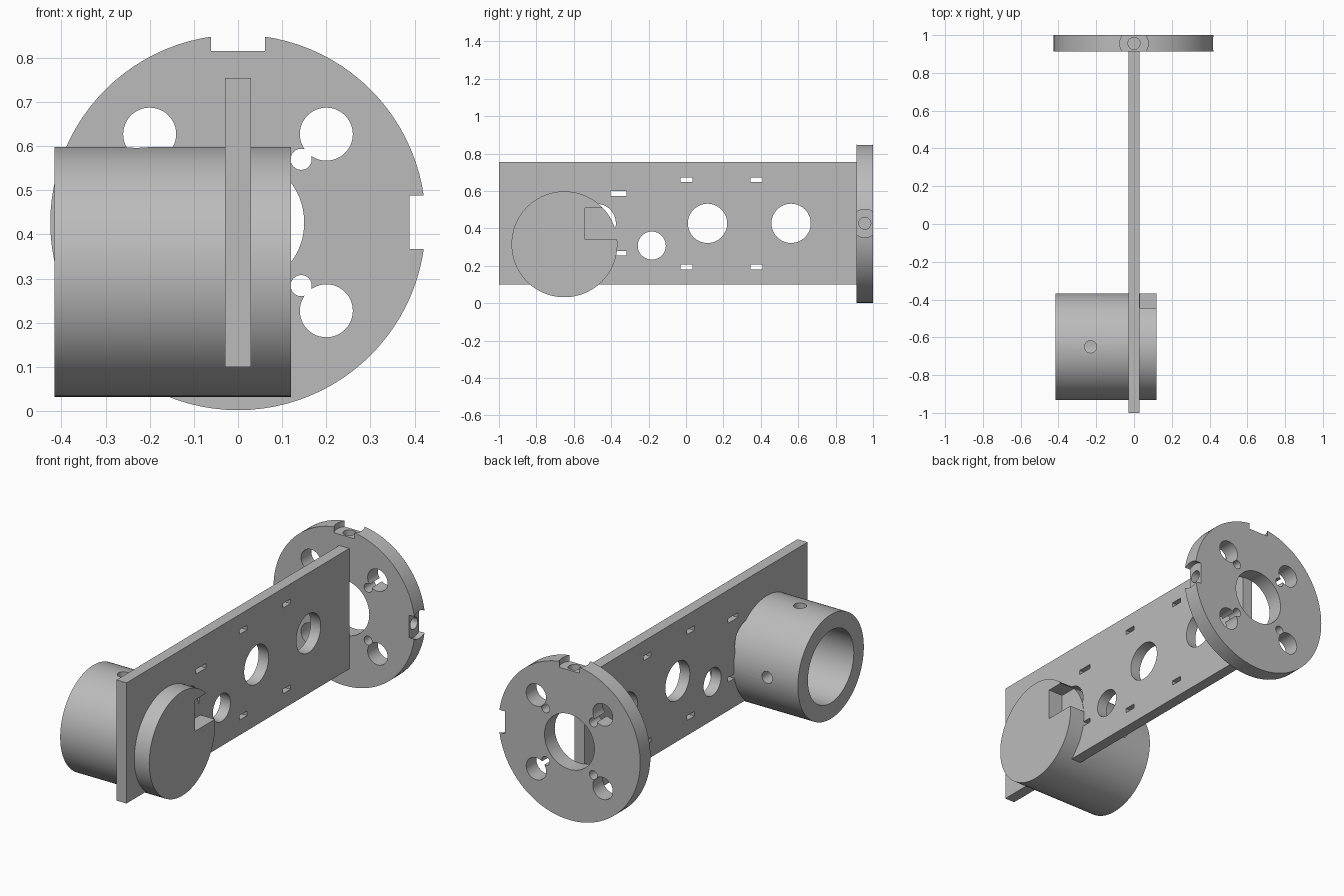
import bpy, math

if "Cube" in bpy.data.objects:
    bpy.data.objects.remove(bpy.data.objects["Cube"], do_unlink=True)

grey = bpy.data.materials.new("plain grey")
grey.use_nodes = True
color = (0.5, 0.5, 0.5, 1)
grey.diffuse_color = color
grey.node_tree.nodes["Principled BSDF"].inputs["Base Color"].default_value = color

TURN = {"x": (0, math.pi / 2, 0), "y": (math.pi / 2, 0, 0), "z": (0, 0, 0)}


def rod(name, axis, center, radius, length, sides=48):
    bpy.ops.mesh.primitive_cylinder_add(vertices=sides, radius=radius, depth=length,
                                        location=center, rotation=TURN[axis])
    ob = bpy.context.object
    ob.name = name
    return ob


def box(name, center, size):
    bpy.ops.mesh.primitive_cube_add(size=1, location=center)
    ob = bpy.context.object
    ob.name = name
    ob.scale = size
    bpy.ops.object.transform_apply(location=False, rotation=False, scale=True)
    return ob


def carve(body, cutters):
    """Subtract every cutter, then finish the part."""
    bpy.ops.object.select_all(action="DESELECT")
    bpy.context.view_layer.objects.active = body
    body.select_set(True)
    for cutter in cutters:
        cutter.hide_render = True
        mod = body.modifiers.new("cut", "BOOLEAN")
        mod.operation, mod.solver, mod.object = "DIFFERENCE", "EXACT", cutter
        bpy.ops.object.modifier_apply(modifier=mod.name)
    for cutter in cutters:
        bpy.data.objects.remove(cutter, do_unlink=True)
    body.data.materials.clear()
    body.data.materials.append(grey)
    bpy.ops.object.shade_smooth_by_angle(angle=math.radians(30))


# Flange: round plate with bore, bolt holes and two recessed radial screw holes
MID = 0.427
FY = 0.956
flange = rod("flange", "y", (0, FY, MID), 0.425, 0.088, 96)
cuts = [rod("cutter", "y", (0, FY, MID), 0.15, 0.3, 64)]
for sx in (-1, 1):
    for sz in (-1, 1):
        cuts.append(rod("cutter", "y", (sx * 0.2, FY, MID + sz * 0.2), 0.06, 0.3))
        cuts.append(rod("cutter", "y", (sx * 0.143, FY, MID + sz * 0.143), 0.024, 0.3, 24))
for axis, dx, dz in (("z", 0, 1), ("x", 1, 0)):
    for radius, start in ((0.075, 0.388), (0.032, 0.28)):
        mid = (start + 0.5) / 2
        cuts.append(rod("cutter", axis, (dx * mid, FY, MID + dz * mid), radius, 0.5 - start))
carve(flange, cuts)

# Web plate: upright board with round openings and small slots
web = box("web_plate", (0, -0.044, MID), (0.06, 1.912, 0.655))
cuts = [rod("cutter", "x", (0, y, MID), 0.105, 0.3, 64) for y in (-0.48, 0.115, 0.562)]
cuts.append(rod("cutter", "x", (0, -0.183, 0.308), 0.075, 0.3))
for y, rise, width in ((-0.36, 0.16, 0.085), (0.003, 0.233, 0.064), (0.376, 0.233, 0.064)):
    for side in (-1, 1):
        cuts.append(box("cutter", (0, y, MID + side * rise), (0.3, width, 0.025)))
carve(web, cuts)

# Socket: cup crossing the web, closed on the left, open on the right
CY, CZ = -0.65, 0.315
socket = rod("socket", "x", (-0.1475, CY, CZ), 0.283, 0.535, 96)
cuts = [rod("cutter", "x", (-0.2675, CY, CZ), 0.197, 0.465, 64),
        rod("cutter", "z", (-0.23, CY, CZ + 0.23), 0.032, 0.2, 32),
        rod("cutter", "y", (-0.23, CY + 0.23, CZ), 0.032, 0.2, 32),
        box("cutter", (0.132, -0.42, 0.425), (0.2, 0.24, 0.17))]
carve(socket, cuts)
